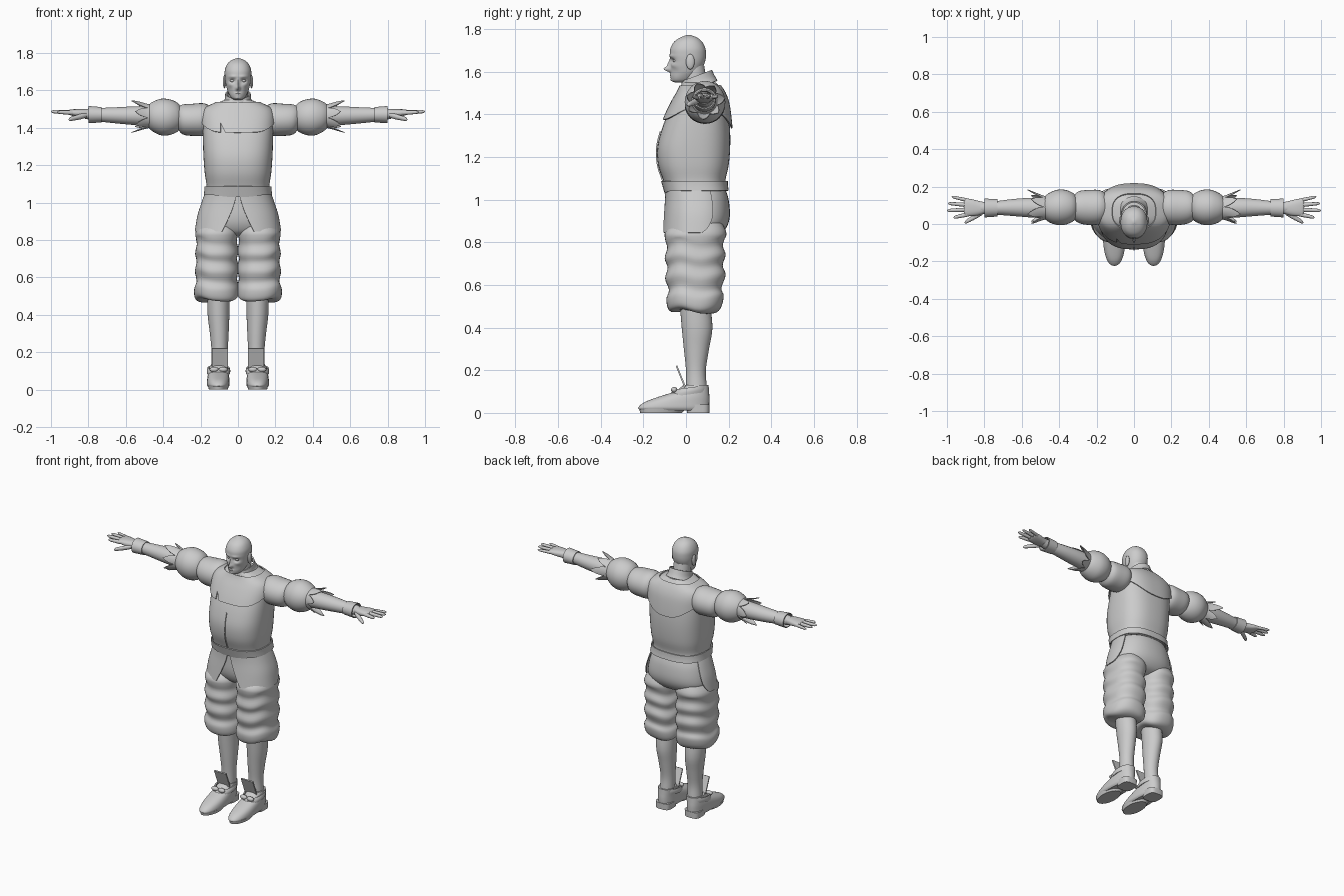
import bpy, bmesh
from math import sin, cos, pi, exp, radians
from mathutils import Vector, Matrix

if "Cube" in bpy.data.objects:
    bpy.data.objects.remove(bpy.data.objects["Cube"])

grey = bpy.data.materials.new("plain grey")
grey.use_nodes = True
grey.diffuse_color = (0.6, 0.6, 0.6, 1)
grey.node_tree.nodes["Principled BSDF"].inputs["Base Color"].default_value = grey.diffuse_color
parts = []


def finish(name, bm, mirror=False, thick=0):
    bmesh.ops.recalc_face_normals(bm, faces=bm.faces)
    mesh = bpy.data.meshes.new(name)
    bm.to_mesh(mesh)
    bm.free()
    mesh.materials.append(grey)
    ob = bpy.data.objects.new(name, mesh)
    bpy.context.collection.objects.link(ob)
    if thick:
        mod = ob.modifiers.new("thickness", "SOLIDIFY")
        mod.thickness, mod.offset = thick, 0
    if mirror:
        ob.modifiers.new("mirror", "MIRROR").use_mirror_merge = False
    parts.append(ob)


# A ring is (position along axis, front y, back y, half width, centre of width)
def full(ring):
    return Vector(tuple(ring) + (0,) * (5 - len(ring)))


def smooth_rings(rings, steps):
    r = [full(x) for x in rings]
    out = []
    for i in range(len(r) - 1):
        a, b, c, d = r[max(i - 1, 0)], r[i], r[i + 1], r[min(i + 2, len(r) - 1)]
        for k in range(steps):
            t = k / steps
            out.append(b + (c - a) * (t / 2) + (a * 2 - b * 5 + c * 4 - d) * (t * t / 2)
                       + (b * 3 - a - c * 3 + d) * (t ** 3 / 2))
    return out + [r[-1]]


def on_ring(ring, angle, power, axis, grow=0):
    """Point on a rounded section; angle 0 faces the front, a quarter turn the left."""
    t, front, back, half, mid = ring
    bend = lambda v: (1 if v > 0 else -1) * abs(v) ** (2 / power)
    w = mid + (half + grow) * bend(sin(angle))
    y = (front + back) / 2 - ((back - front) / 2 + grow) * bend(cos(angle))
    return Vector((w, y, t) if axis == "z" else (t, y, w))


def loft(name, rings, axis="z", power=2, sides=32, steps=4, mirror=False, warp=None, caps=True, thick=0):
    bm = bmesh.new()
    loops = []
    for ring in smooth_rings(rings, steps):
        pts = [on_ring(ring, 2 * pi * k / sides, power, axis) for k in range(sides)]
        loops.append([bm.verts.new(warp(p) if warp else p) for p in pts])
    for lo, hi in zip(loops, loops[1:]):
        for k in range(sides):
            n = (k + 1) % sides
            bm.faces.new((lo[k], lo[n], hi[n], hi[k]))
    if caps:
        bm.faces.new(loops[0])
        bm.faces.new(loops[-1])
    finish(name, bm, mirror, thick)


def patch(name, rings, path, axis="z", power=2, nu=32, nv=8, grow=0.01, mirror=False, thick=0.006):
    """Cloth sheet lying on a loft; path(u, v) gives angle and axis position."""
    dense = sorted(smooth_rings(rings, 6), key=lambda r: r[0])
    bm = bmesh.new()
    grid = []
    for i in range(nu + 1):
        row = []
        for j in range(nv + 1):
            angle, t = path(i / nu, j / nv)
            k = next((k for k in range(1, len(dense) - 1) if dense[k][0] >= t), len(dense) - 1)
            a, b = dense[k - 1], dense[k]
            ring = a.lerp(b, (t - a[0]) / (b[0] - a[0]))
            row.append(bm.verts.new(on_ring(ring, angle, power, axis, grow)))
        grid.append(row)
    for i in range(nu):
        for j in range(nv):
            bm.faces.new((grid[i][j], grid[i + 1][j], grid[i + 1][j + 1], grid[i][j + 1]))
    bmesh.ops.remove_doubles(bm, verts=bm.verts, dist=0.0002)
    finish(name, bm, mirror, thick)


def ball(name, place, size, mirror=False):
    bm = bmesh.new()
    bmesh.ops.create_uvsphere(bm, u_segments=16, v_segments=10, radius=1,
                              matrix=Matrix.Translation(place) @ Matrix.Diagonal((*size, 1)))
    finish(name, bm, mirror)


# Head: smooth skull with the face pushed in and out: (x, z, width, height, forward)
features = [(0, 1.612, .010, .012, .030), (0, 1.635, .007, .020, .014), (.03, 1.652, .014, .010, -.013),
            (.028, 1.674, .02, .007, .005), (0, 1.584, .018, .005, .007), (0, 1.574, .016, .004, .005),
            (0, 1.56, .014, .008, .006), (.045, 1.60, .016, .02, -.006), (.04, 1.63, .013, .01, .004)]


def face(p):
    if p.y < -0.01:
        for x, z, w, h, push in features:
            p.y -= push * exp(-((abs(p.x) - x) / w) ** 2 - ((p.z - z) / h) ** 2)
    return p


loft("head", [(1.55, -.05, -.01, .018), (1.56, -.066, .03, .036), (1.59, -.07, .06, .053),
              (1.62, -.072, .078, .062), (1.65, -.072, .09, .068), (1.68, -.076, .094, .071),
              (1.71, -.073, .091, .07), (1.74, -.056, .076, .058), (1.76, -.028, .053, .038),
              (1.773, .005, .02, .006)], sides=64, steps=6, power=2.2, warp=face)
ball("eyes", (.03, -.05, 1.652), (.013, .012, .008), True)
ball("ears", (.072, .02, 1.647), (.009, .02, .036), True)
loft("neck", [(1.48, -.02, .12, .06), (1.55, -.015, .1, .053), (1.63, -.01, .085, .052)])


# Standing collar, higher at the back
def tilt(p):
    return p + Vector((0, 0, .38 * (p.y + .02)))


loft("collar", [(1.495, -.03, .145, .08), (1.52, -.022, .132, .068), (1.555, -.015, .118, .064)],
     warp=tilt, caps=False, thick=.008)

# Padded jacket
torso = [(1.04, -.092, .19, .172), (1.09, -.107, .185, .168), (1.16, -.13, .2, .178), (1.24, -.135, .207, .184),
         (1.32, -.117, .207, .187), (1.4, -.087, .2, .188), (1.46, -.058, .19, .187), (1.5, -.035, .175, .172),
         (1.525, -.022, .16, .13), (1.55, -.015, .14, .07)]
loft("jacket", torso, power=2.6, sides=48)


def hem(u, v):
    a = 2 * pi * u
    return a, 1.042 + .045 * v - .012 * max(cos(a), 0) ** 8 * (1 - v)


patch("jacket_hem", torso, hem, power=2.6, nu=64, nv=3, grow=.008)
patch("front_placket", torso, lambda u, v: ((u - .5) * .008, 1.06 + .26 * v), power=2.6, nu=2, nv=16, grow=.003)


# Shoulder cape, scalloped at the back and split at the front
def cape(u, v):
    a = radians(-22) + 2 * pi * u
    if cos(a) > 0:
        low = 1.375 + .06 * sin(a) ** 4
    else:
        low = 1.435 - .1 * abs(cos(a)) ** 1.5 + .018 * sin(2 * a) ** 2
    low += .05 * max(0, 1 - u * 50)
    return a, low + (1.535 - low) * v


patch("shoulder_cape", torso, cape, power=2.6, nu=96, nv=12, grow=.009)

# Hips and the two skirt flaps
hips = [(1.05, -.085, .185, .165), (1, -.085, .2, .185), (.93, -.085, .206, .2), (.88, -.075, .195, .2),
        (.84, -.05, .165, .17), (.82, -.01, .12, .1)]
loft("hips", hips, power=2.3)
skirt = [(1.055, -.092, .185, .168), (1, -.092, .2, .188), (.93, -.098, .21, .21), (.84, -.107, .215, .225)]


def flap(u, v):
    start, end = .03 + .3 * v ** 1.5, 1.98 - .3 * max(0, v - .6) ** 2
    low = .845 + .06 * max(0, u - .8) ** 2 * 25
    return start + (end - start) * u, 1.05 + (low - 1.05) * v


patch("skirt_flaps", skirt, flap, power=2.3, nv=12, grow=.004, mirror=True)


# Puffed breeches with sagging folds
def sag(p):
    p.z += .01 * sin(p.y * 30 + p.x * 12) * (p.z < .82)
    return p


loft("breeches", [(.89, -.06, .17, .09, .11), (.84, -.1, .19, .114, .113), (.785, -.088, .173, .107, .113),
                  (.735, -.1, .186, .116, .113), (.69, -.086, .172, .108, .113), (.64, -.098, .186, .117, .113),
                  (.585, -.08, .166, .108, .113), (.545, -.092, .177, .119, .115), (.5, -.085, .167, .117, .114),
                  (.48, -.065, .147, .098, .112), (.475, -.02, .11, .06, .11)],
     power=2.3, sides=40, mirror=True, warp=sag)

# Stockings and shoes
loft("stockings", [(.52, -.03, .112, .06, .105), (.4, -.02, .124, .058, .104), (.3, -.01, .108, .05, .1),
                   (.2, 0, .093, .043, .098), (.12, 0, .098, .044, .1), (.06, .005, .1, .045, .102)], mirror=True)
loft("shoes", [(.012, -.215, .105, .052, .105), (.025, -.224, .108, .06, .105), (.05, -.195, .11, .06, .105),
               (.075, -.13, .11, .057, .105), (.1, -.055, .108, .052, .104), (.13, -.012, .106, .048, .102)],
     power=2.3, mirror=True)
loft("soles", [(0, -.215, -.02, .05, .105), (.02, -.22, 0, .056, .105)], steps=1, mirror=True)
loft("heels", [(0, .005, .11, .05, .105), (.04, 0, .111, .053, .105)], steps=1, power=3.5, mirror=True)
bm = bmesh.new()
bmesh.ops.create_cube(bm, size=1, matrix=Matrix.Translation((.097, -.024, .17))
                      @ Matrix.Rotation(radians(22), 4, "X") @ Matrix.Diagonal((.086, .008, .11, 1)))
finish("shoe_tongues", bm, True)
loft("shoe_straps", [(.085, -.075, .1, .057, .104), (.1, -.068, .1, .059, .104), (.115, -.055, .1, .055, .104)],
     caps=False, thick=.008, mirror=True, warp=lambda p: p + Vector((0, 0, .15 * p.y)))
for side in (-1, 1):
    ball("shoe_bow_loop", (.104 + side * .024, -.055, .108), (.024, .015, .014), True)

# Sleeves: two puffs, leafy cuff, forearm and wristband
loft("upper_sleeve_puffs", [(.14, .03, .15, .06, 1.45), (.18, 0, .18, .086, 1.445), (.24, -.005, .182, .086, 1.443),
                            (.295, .005, .175, .08, 1.445), (.325, .03, .15, .058, 1.455)], "x", mirror=True)
loft("lower_sleeve_puffs", [(.3, .04, .14, .05, 1.455), (.325, .015, .165, .078, 1.457),
                            (.365, -.003, .182, .095, 1.457), (.41, -.005, .183, .098, 1.458),
                            (.455, .01, .165, .08, 1.46), (.485, .035, .14, .055, 1.463)], "x", mirror=True)
forearm = [(.44, .03, .14, .054, 1.463), (.55, .035, .14, .05, 1.465), (.65, .043, .133, .043, 1.467),
           (.74, .05, .122, .036, 1.47), (.82, .055, .118, .026, 1.475)]
loft("forearms", forearm, "x", mirror=True)
loft("wristbands", [(.73, .043, .13, .038, 1.47), (.8, .038, .133, .043, 1.471)], "x",
     steps=2, caps=False, thick=.006, mirror=True)
flare = [(.44, .03, .14, .055, 1.463), (.49, .022, .152, .065, 1.463), (.56, -.005, .18, .085, 1.463)]
for i in range(7):
    turn = 2 * pi * i / 7 + .3
    reach = .1 + .02 * (i % 2)
    patch("cuff_leaf", flare, lambda u, v: (turn + (u - .5) * (1 - v ** 2), .45 + reach * v),
          "x", nu=6, grow=0, mirror=True, thick=.004)

# Hands
loft("palms", [(.79, .06, .115, .024, 1.476), (.83, .047, .123, .023, 1.477), (.87, .042, .133, .02, 1.48),
               (.9, .045, .135, .014, 1.483), (.91, .06, .12, .007, 1.484)], "x", power=2.4, mirror=True)


def finger(name, root, tip, r):
    rings = []
    for t, fat in ((0, .9), (.3, 1.05), (.6, .95), (.9, .75), (1, .2)):
        p = Vector(root).lerp(Vector(tip), t)
        rings.append((p.x, p.y - r * fat, p.y + r * fat, r * fat, p.z))
    loft(name, rings, "x", sides=12, steps=3, mirror=True)


finger("index_fingers", (.87, .055, 1.48), (.965, .035, 1.484), .011)
finger("middle_fingers", (.87, .077, 1.482), (1, .072, 1.487), .011)
finger("ring_fingers", (.87, .1, 1.482), (.995, .11, 1.487), .0105)
finger("little_fingers", (.87, .122, 1.48), (.975, .146, 1.484), .0095)
finger("thumbs", (.81, .062, 1.468), (.905, .008, 1.445), .014)

# Bake modifiers, then smooth while keeping crisp edges
bpy.ops.object.select_all(action="DESELECT")
for ob in parts:
    ob.select_set(True)
bpy.context.view_layer.objects.active = parts[0]
bpy.ops.object.convert(target="MESH")
bpy.ops.object.shade_smooth_by_angle(angle=radians(40))
